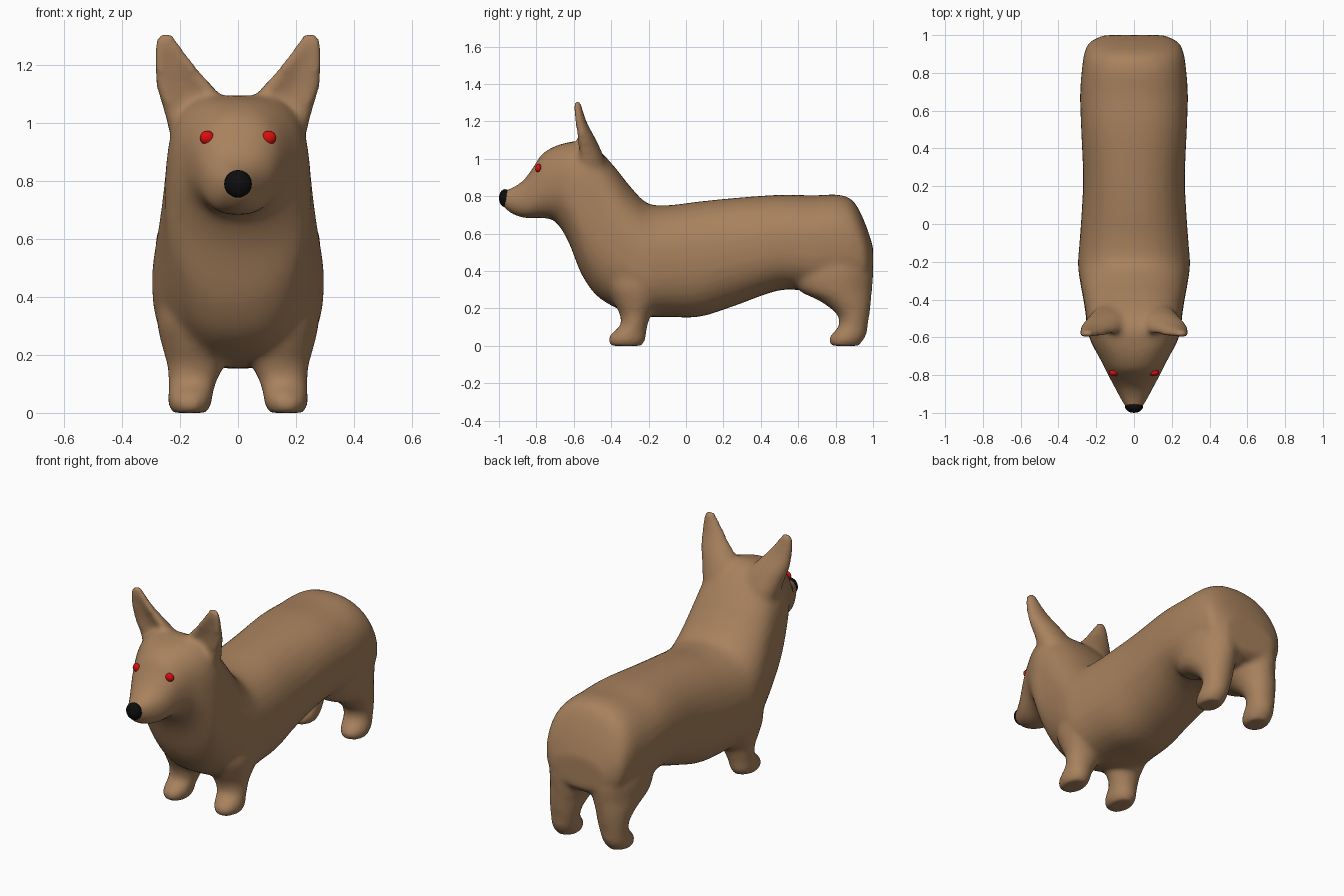
import bpy, bmesh, math


def material(name, rgb):
    m = bpy.data.materials.new(name)
    m.diffuse_color = (*rgb, 1)
    return m


FUR = material("brown fur", (0.39, 0.22, 0.11))
BLACK = material("black nose", (0.004, 0.004, 0.004))
RED = material("red eye", (0.70, 0.004, 0.004))


def refine(rows, steps=4):
    """Catmull-Rom interpolation between section rows."""
    out = []
    for i in range(len(rows) - 1):
        a, b, c, d = (rows[min(max(i + k, 0), len(rows) - 1)] for k in (-1, 0, 1, 2))
        for s in range(steps):
            t = s / steps
            out.append([0.5 * (2*q + (r - p)*t + (2*p - 5*q + 4*r - s4)*t*t
                               + (3*q - p - 3*r + s4)*t**3)
                        for p, q, r, s4 in zip(a, b, c, d)])
    return out + [list(rows[-1])]


def loft(bm, rings):
    """Closed skin through a list of point rings."""
    vs = [[bm.verts.new(p) for p in ring] for ring in rings]
    n = len(vs[0])
    for a, b in zip(vs, vs[1:]):
        for i in range(n):
            j = (i + 1) % n
            bm.faces.new((a[i], a[j], b[j], b[i]))
    bm.faces.new(vs[0])
    bm.faces.new(vs[-1])


ANGLES = [2 * math.pi * i / 32 for i in range(32)]


def rounded(v, e):
    return math.copysign(abs(v) ** e, v)


def limb(bm, rows, side, cupped=False):
    """Upright limb; rows are z, inner x, outer x, front y, back y."""
    rings = []
    for z, x0, x1, y0, y1 in refine(rows):
        ring = []
        for a in ANGLES:
            c, s = math.cos(a), math.sin(a)
            if cupped and s < 0:
                s *= 1 - 0.8 * s * s      # hollow front of the ear
            ring.append((side * ((x0 + x1) / 2 + (x1 - x0) / 2 * c),
                         (y0 + y1) / 2 + (y1 - y0) / 2 * s, z))
        rings.append(ring)
    loft(bm, rings)


# Trunk, neck and head: y, bottom z, top z, half width, top and bottom roundness
TRUNK = [
    (-0.98, 0.745, 0.83, 0.04, 0.9, 0.9), (-0.93, 0.705, 0.845, 0.068, 0.9, 0.9),
    (-0.87, 0.685, 0.885, 0.10, 0.9, 0.8), (-0.82, 0.683, 0.95, 0.127, 0.9, 0.8),
    (-0.77, 0.683, 1.025, 0.152, 0.9, 0.85), (-0.70, 0.665, 1.068, 0.188, 0.85, 0.9),
    (-0.63, 0.56, 1.088, 0.226, 0.72, 0.9), (-0.56, 0.385, 1.095, 0.248, 0.6, 0.9),
    (-0.48, 0.27, 1.06, 0.256, 0.65, 0.85), (-0.38, 0.205, 0.955, 0.272, 0.8, 0.78),
    (-0.30, 0.175, 0.855, 0.287, 0.9, 0.74), (-0.21, 0.155, 0.765, 0.297, 0.9, 0.75),
    (-0.10, 0.155, 0.752, 0.289, 0.9, 0.8), (0.07, 0.155, 0.772, 0.277, 0.9, 0.85),
    (0.25, 0.21, 0.79, 0.270, 0.9, 0.88), (0.50, 0.297, 0.808, 0.280, 0.9, 0.8),
    (0.68, 0.29, 0.805, 0.286, 0.9, 0.75), (0.82, 0.295, 0.808, 0.276, 0.9, 0.72),
    (0.90, 0.305, 0.768, 0.264, 0.9, 0.75), (0.96, 0.315, 0.65, 0.238, 0.9, 0.8),
    (1.00, 0.35, 0.53, 0.16, 0.9, 0.9)]
# Limbs: z, inner x, outer x, front y, back y
FRONT_LEG = [
    (0.00, 0.105, 0.228, -0.405, -0.235), (0.035, 0.09, 0.242, -0.418, -0.215),
    (0.07, 0.085, 0.240, -0.395, -0.212), (0.11, 0.072, 0.240, -0.352, -0.205),
    (0.17, 0.045, 0.246, -0.355, -0.185), (0.24, 0.03, 0.265, -0.39, -0.14),
    (0.33, 0.04, 0.280, -0.42, -0.10), (0.45, 0.07, 0.255, -0.39, -0.16)]
HIND_LEG = [
    (0.00, 0.105, 0.228, 0.775, 0.925), (0.035, 0.09, 0.242, 0.762, 0.952),
    (0.07, 0.085, 0.240, 0.785, 0.968), (0.11, 0.08, 0.238, 0.818, 0.972),
    (0.17, 0.065, 0.242, 0.805, 0.982), (0.24, 0.04, 0.256, 0.715, 0.990),
    (0.30, 0.005, 0.268, 0.60, 0.995), (0.40, 0.0, 0.272, 0.58, 1.0),
    (0.55, 0.03, 0.24, 0.66, 0.97)]
EAR = [
    (0.88, 0.06, 0.21, -0.60, -0.42), (0.98, 0.03, 0.240, -0.615, -0.43),
    (1.06, 0.035, 0.262, -0.62, -0.46), (1.12, 0.080, 0.281, -0.618, -0.49),
    (1.19, 0.140, 0.289, -0.617, -0.527), (1.25, 0.186, 0.290, -0.62, -0.548),
    (1.29, 0.213, 0.282, -0.62, -0.558), (1.313, 0.230, 0.270, -0.612, -0.565)]

bm = bmesh.new()
rings = []
for y, z0, z1, w, top, low in refine(TRUNK):
    ring = []
    for a in ANGLES:
        e = top if a < math.pi else low
        ring.append((w * rounded(math.cos(a), e), y,
                     (z0 + z1) / 2 + (z1 - z0) / 2 * rounded(math.sin(a), e)))
    rings.append(ring)
loft(bm, rings)
for side in (-1, 1):
    limb(bm, FRONT_LEG, side)
    limb(bm, HIND_LEG, side)
    limb(bm, EAR, side, cupped=True)
bmesh.ops.recalc_face_normals(bm, faces=bm.faces)
mesh = bpy.data.meshes.new("dog_body")
bm.to_mesh(mesh)
bm.free()
mesh.materials.append(FUR)
body = bpy.data.objects.new("dog_body", mesh)
bpy.context.collection.objects.link(body)

# Fuse the parts into one soft skin
fuse = body.modifiers.new("fuse", 'REMESH')
fuse.mode = 'VOXEL'
fuse.voxel_size = 0.014
fuse.use_smooth_shade = True
soft = body.modifiers.new("soften", 'SMOOTH')
soft.factor = 0.5
soft.iterations = 12


def ball(name, pos, size, mat):
    bpy.ops.mesh.primitive_uv_sphere_add(segments=16, ring_count=10, radius=1, location=pos)
    ob = bpy.context.object
    ob.name = name
    ob.scale = size
    ob.data.materials.append(mat)
    bpy.ops.object.shade_smooth()


# Nose and eyes
ball("nose", (0, -0.967, 0.79), (0.048, 0.033, 0.048), BLACK)
for side, label in ((-1, "right"), (1, "left")):
    ball(label + "_eye", (side * 0.106, -0.788, 0.949), (0.026, 0.018, 0.024), RED)
